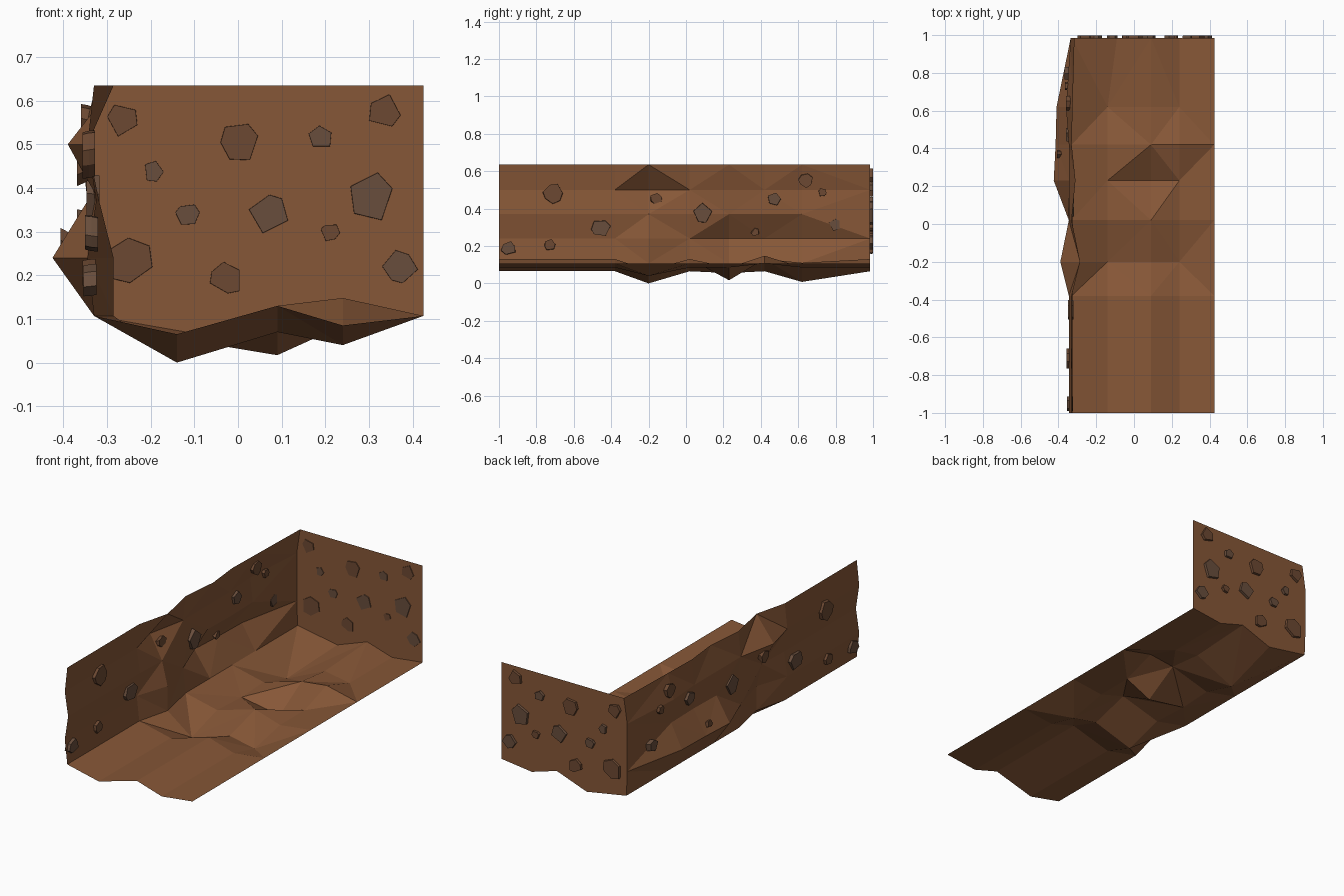
import bpy, math, random
from mathutils import Vector

if "Cube" in bpy.data.objects:
    bpy.data.objects.remove(bpy.data.objects["Cube"])

random.seed(4)


def material(name, rgb):
    m = bpy.data.materials.new(name)
    m.diffuse_color = (*rgb, 1)
    m.use_nodes = True
    m.node_tree.nodes["Principled BSDF"].inputs["Base Color"].default_value = m.diffuse_color
    return m


DIRT = material("dirt", (0.24, 0.095, 0.038))
STONES = [material("brown_stone", (0.15, 0.066, 0.032)),
          material("grey_stone", (0.14, 0.075, 0.045))]


def make(name, verts, faces, mat):
    me = bpy.data.meshes.new(name)
    me.from_pydata(verts, [], faces)
    me.update()
    me.materials.append(mat)
    ob = bpy.data.objects.new(name, me)
    bpy.context.collection.objects.link(ob)
    return ob


def sheet(name, rows, mat, parity):
    # grid faceted in a diamond pattern: diagonals join points of one parity
    n = len(rows[0])
    faces = []
    for i in range(len(rows) - 1):
        for j in range(n - 1):
            a, b, c, d = i * n + j, i * n + j + 1, (i + 1) * n + j + 1, (i + 1) * n + j
            if (i + j) % 2 == parity:
                faces += [(a, b, c), (a, c, d)]
            else:
                faces += [(a, b, d), (b, c, d)]
    return make(name, [v for r in rows for v in r], faces, mat)


# shared rows along the length
YS = [-1, -0.38, -0.2, 0.02, 0.23, 0.42, 0.62, 0.985]

# wall: sideways position at each height, one column per row
WALL_Z = [0.107, 0.24, 0.37, 0.5, 0.635]
WALL_X = [
    [-0.33, -0.345, -0.325, -0.345, -0.33],
    [-0.33, -0.345, -0.325, -0.345, -0.33],
    [-0.285, -0.285, -0.318, -0.39, -0.285],
    [-0.33, -0.345, -0.325, -0.345, -0.33],
    [-0.33, -0.425, -0.345, -0.345, -0.31],
    [-0.33, -0.415, -0.34, -0.345, -0.33],
    [-0.33, -0.41, -0.345, -0.36, -0.325],
    [-0.33, -0.335, -0.335, -0.335, -0.315],
]
sheet("side_wall", [[(x, y, z) for x, z in zip(xs, WALL_Z)]
                    for y, xs in zip(YS, WALL_X)], DIRT, 0)

# floor: heights of the three inner columns
FLOOR_X = [-0.14, 0.09, 0.24]
FLOOR_Z = [
    [0.065, 0.13, 0.085],
    [0.065, 0.13, 0.085],
    [0.0, 0.07, 0.04],
    [0.065, 0.13, 0.085],
    [0.055, 0.017, 0.085],
    [0.065, 0.13, 0.148],
    [0.008, 0.11, 0.085],
    [0.065, 0.13, 0.085],
]
floor_rows = []
for y, xs, zs in zip(YS, WALL_X, FLOOR_Z):
    cols = [-0.09 if y > 0.9 else FLOOR_X[0]] + FLOOR_X[1:]
    floor_rows.append([(xs[0], y, 0.107)] + [(x, y, z) for x, z in zip(cols, zs)]
                      + [(0.425, y, 0.107)])
sheet("floor", floor_rows, DIRT, 1)

# end wall follows the floor and side wall outlines
outline = floor_rows[-1] + [(0.425, 0.985, 0.635)]
outline += [(x, 0.985, z) for x, z in list(zip(WALL_X[-1], WALL_Z))[:0:-1]]
make("end_wall", outline, [tuple(range(len(outline)))], DIRT)


def wall_x(y, z):
    i = max(k for k in range(len(YS) - 1) if YS[k] <= y)
    j = max(k for k in range(len(WALL_Z) - 1) if WALL_Z[k] <= z)
    u = (y - YS[i]) / (YS[i + 1] - YS[i])
    v = (z - WALL_Z[j]) / (WALL_Z[j + 1] - WALL_Z[j])
    low = WALL_X[i][j] * (1 - u) + WALL_X[i + 1][j] * u
    high = WALL_X[i][j + 1] * (1 - u) + WALL_X[i + 1][j + 1] * u
    return low * (1 - v) + high * v


def stone(name, centre, across, normal, r, depth, mat):
    # chipped slab poking through both sides of a wall
    n = random.choice([5, 6, 7])
    turn = random.uniform(0, math.tau)
    ring = []
    for k in range(n):
        a = turn + math.tau * (k + random.uniform(-0.25, 0.25)) / n
        ring.append((across * math.cos(a) + Vector((0, 0, math.sin(a))))
                    * r * random.uniform(0.9, 1.14))
    verts = []
    for t, s in ((-1, 0.97), (0, 1), (1, 0.97)):
        verts += [centre + p * s + normal * depth * t for p in ring]
    faces = [tuple(range(n))[::-1], tuple(range(2 * n, 3 * n))]
    for b in (0, n):
        faces += [(b + k, b + (k + 1) % n, b + n + (k + 1) % n, b + n + k)
                  for k in range(n)]
    make(name, verts, faces, mat)


# stones in the end wall: x, z, radius
END = [(-0.265, 0.555, .04), (-0.195, 0.44, .024), (-0.25, 0.235, .055),
       (-0.115, 0.34, .028), (0.003, 0.507, .045), (0.075, 0.34, .046),
       (-0.028, 0.192, .038), (0.188, 0.517, .028), (0.333, 0.572, .04),
       (0.305, 0.383, .055), (0.213, 0.3, .022), (0.37, 0.22, .039)]
X, Y = Vector((1, 0, 0)), Vector((0, 1, 0))
for i, (x, z, r) in enumerate(END):
    stone(f"end_stone_{i}", Vector((x, 0.99, z)), X, Y, r, 0.009, STONES[i % 2])

# stones in the side wall: y, z, radius
SIDE = [(-0.71, 0.48, .052), (-0.46, 0.3, .052), (-0.73, 0.205, .03),
        (-0.95, 0.185, .038), (-0.16, 0.445, .032), (0.09, 0.378, .054),
        (0.37, 0.28, .023), (0.47, 0.452, .036), (0.64, 0.555, .038),
        (0.8, 0.315, .034), (0.73, 0.485, .022)]
for i, (y, z, r) in enumerate(SIDE):
    slope = (wall_x(y, z + 0.02) - wall_x(y, z - 0.02)) / 0.04
    n = Vector((1, 0, -slope)).normalized()
    stone(f"side_stone_{i}", Vector((wall_x(y, z), y, z)), Y, n, r, 0.015, STONES[i % 2])
